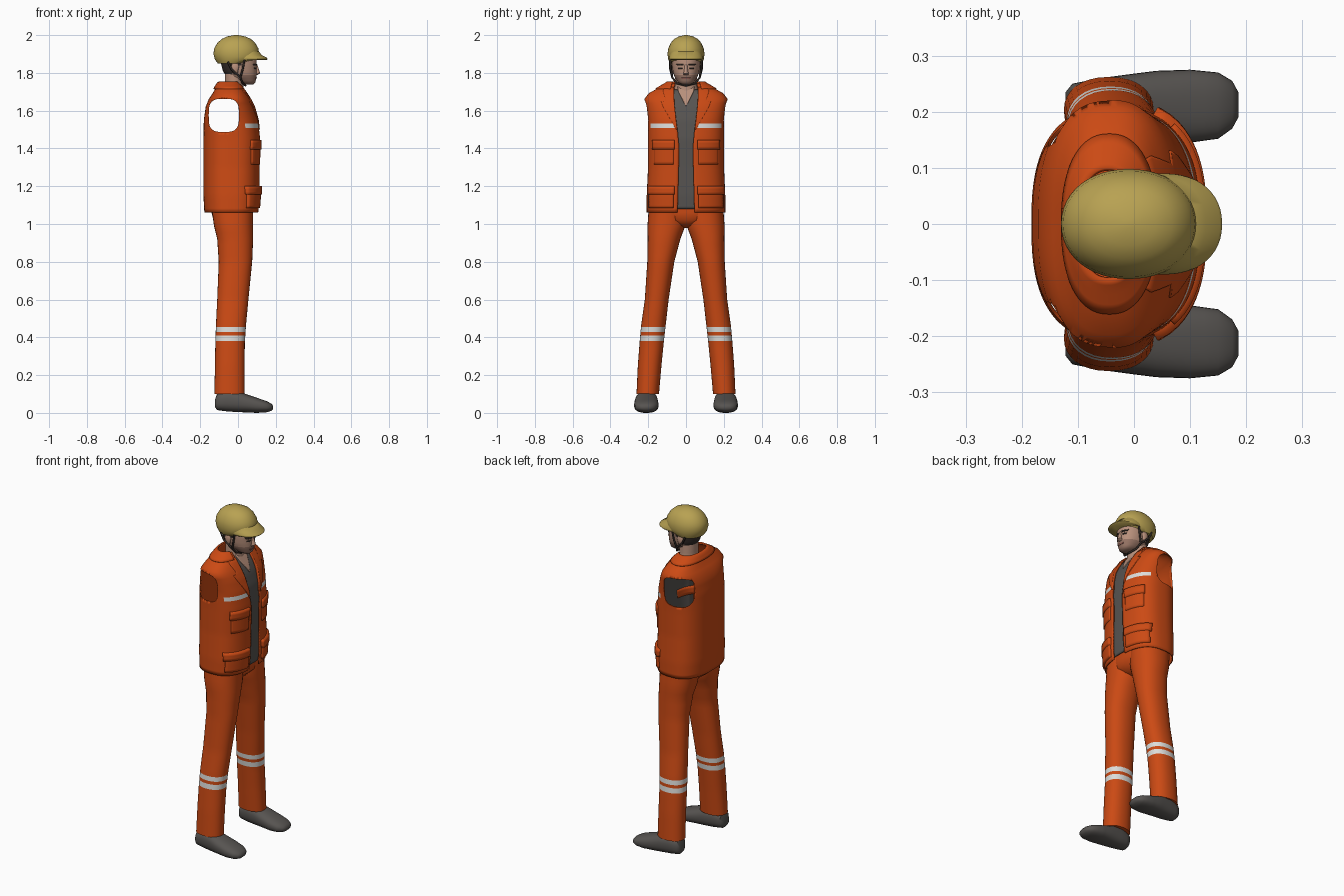
import bpy, bmesh, math
from mathutils import Vector

if "Cube" in bpy.data.objects:
    bpy.data.objects.remove(bpy.data.objects["Cube"])


def material(name, rgb):
    m = bpy.data.materials.new(name)
    m.diffuse_color = (*rgb, 1)
    m.use_nodes = True
    m.node_tree.nodes["Principled BSDF"].inputs["Base Color"].default_value = m.diffuse_color
    return m


ORANGE = material("orange cloth", (0.60, 0.068, 0.007))
WHITE = material("reflective white", (0.72, 0.72, 0.70))
GREY = material("dark grey", (0.095, 0.088, 0.082))
YELLOW = material("helmet yellow", (0.48, 0.36, 0.085))
SKIN = material("skin", (0.48, 0.28, 0.20))
STUBBLE = material("stubble", (0.30, 0.17, 0.125))
DARK = material("dark brown", (0.035, 0.026, 0.022))
LIP = material("lip", (0.28, 0.11, 0.09))


def lerp(keys, p):
    """Row of a key table at position p (first column)."""
    for a, b in zip(keys, keys[1:]):
        if p <= b[0]:
            f = max(0, (p - a[0]) / (b[0] - a[0]))
            return [u + (v - u) * f for u, v in zip(a, b)]
    return list(keys[-1])


def samples(keys, step, extra=()):
    ps = {k[0] for k in keys} | set(extra)
    for a, b in zip(keys, keys[1:]):
        n = max(1, round((b[0] - a[0]) / step))
        ps |= {a[0] + (b[0] - a[0]) * i / n for i in range(n)}
    ps = sorted(ps)
    return [p for i, p in enumerate(ps) if i == 0 or p - ps[i - 1] > 1e-4]


def grid_object(name, rows, mats, closed=False, cap=False, rule=None, thick=0, angle=50):
    """Mesh from rows of points; rule(face centre) picks the material."""
    bm = bmesh.new()
    vs = [[bm.verts.new(p) for p in r] for r in rows]
    n = len(rows[0])
    for a, b in zip(vs, vs[1:]):
        for j in range(n if closed else n - 1):
            k = (j + 1) % n
            bm.faces.new((a[j], a[k], b[k], b[j]))
    if cap:
        bm.faces.new(vs[0][::-1])
        bm.faces.new(vs[-1])
        bmesh.ops.recalc_face_normals(bm, faces=bm.faces)
    if rule:
        for f in bm.faces:
            f.material_index = rule(f.calc_center_median())
    me = bpy.data.meshes.new(name)
    bm.to_mesh(me)
    bm.free()
    for m in mats:
        me.materials.append(m)
    me.shade_smooth()
    me.set_sharp_from_angle(angle=math.radians(angle))
    ob = bpy.data.objects.new(name, me)
    bpy.context.collection.objects.link(ob)
    if thick:
        mod = ob.modifiers.new("thickness", 'SOLIDIFY')
        mod.thickness, mod.offset = thick, 0
    return ob


def power(v, e):
    return math.copysign(abs(v) ** e, v)


def loft(name, keys, mats, axis='z', n=2.0, side=1, seg=32, step=0.03, extra=(),
         gap=None, grow=0, cap=True, rule=None, thick=0):
    """Superellipse rings; keys = (position, a0, a1, b0, b1). gap leaves the front open."""
    rows = []
    for p in samples(keys, step, extra):
        _, a0, a1, b0, b1 = lerp(keys, p)
        ca, ra, cb, rb = (a0 + a1) / 2, (a1 - a0) / 2 + grow, (b0 + b1) / 2, (b1 - b0) / 2 + grow
        t0 = math.asin(min(1, lerp(gap, p)[1] / rb) ** (n / 2)) if gap else 0
        row = []
        for j in range(seg + 1 if gap else seg):
            t = t0 + (2 * math.pi - 2 * t0) * j / seg
            a, b = ca + ra * power(math.cos(t), 2 / n), cb + rb * power(math.sin(t), 2 / n)
            row.append((a, b * side, p) if axis == 'z' else (p, a * side, b))
        rows.append(row)
    return grid_object(name, rows, mats, not gap, cap and not gap, rule, thick)


def patch(name, keys, n, rows, mat, thick, shift=0.0, side=1, step=0.015):
    """Plate lying on the front of a lofted body; rows = (z, y0, y1)."""
    out = []
    for z in samples(rows, step):
        _, y0, y1 = lerp(rows, z)
        if side < 0:
            y0, y1 = -y1, -y0
        _, x0, x1, _, hy = lerp(keys, z)
        line = []
        for j in range(13):
            y = y0 + (y1 - y0) * j / 12
            k = max(0, 1 - min(1, abs(y / hy)) ** n) ** (1 / n)
            line.append(((x0 + x1) / 2 + (x1 - x0) / 2 * k + shift, y, z))
        out.append(line)
    return grid_object(name, out, [mat], thick=thick, angle=40)


# Jacket: open-fronted shell with a see-through armhole on each side
JN = 2.6
BODY = [(1.06, -.175, .105, -.205, .205), (1.15, -.18, .112, -.205, .205),
        (1.30, -.18, .112, -.198, .198), (1.45, -.18, .115, -.198, .198),
        (1.55, -.178, .105, -.20, .20), (1.62, -.168, .085, -.21, .21),
        (1.66, -.152, .065, -.218, .218), (1.69, -.132, .045, -.195, .195),
        (1.715, -.118, .03, -.15, .15), (1.745, -.10, .005, -.098, .098)]
OPENING = [(1.06, .045), (1.4, .036), (1.5, .045), (1.6, .06), (1.7, .065), (1.745, .06)]
jacket = loft("jacket", BODY, [ORANGE, WHITE], n=JN, seg=96, step=0.02, extra=(1.508, 1.532),
              gap=OPENING, thick=0.006,
              rule=lambda c: int(1.508 < c.z < 1.532 and c.x > .035 and abs(c.y) > .06))
hole = [(-.4, -.155, .005, 1.487, 1.663), (.4, -.155, .005, 1.487, 1.663)]
rows = []
for y in (-.4, .4):
    rows.append([(-.075 + .08 * power(math.cos(t), .6), y, 1.575 + .088 * power(math.sin(t), .6))
                 for t in (2 * math.pi * i / 40 for i in range(40))])
cutter = grid_object("armhole_cutter", rows, [ORANGE], closed=True, cap=True)
cutter.hide_render = True
cutter.display_type = 'WIRE'
cut = jacket.modifiers.new("armholes", 'BOOLEAN')
cut.operation, cut.object, cut.solver = 'DIFFERENCE', cutter, 'EXACT'

# Collar, lapels and pockets
loft("collar", [k for k in BODY if k[0] > 1.7] + [(1.752, -.088, -.002, -.088, .088)], [ORANGE],
     n=2.3, seg=64, step=0.01, gap=[(1.7, .085), (1.76, .07)], grow=.009, thick=.008)
for s in (-1, 1):
    tag = "left" if s > 0 else "right"
    patch(tag + "_lapel", BODY, JN,
          [(1.50, .046, .052), (1.62, .06, .12), (1.645, .062, .13), (1.65, .062, .105),
           (1.70, .064, .12), (1.72, .064, .11)], ORANGE, .014, side=s)
    for part, z0, z1, y0, y1, t in (("chest_pocket", 1.315, 1.41, .065, .165, .016),
                                    ("chest_flap", 1.395, 1.445, .06, .17, .026),
                                    ("hip_pocket", 1.085, 1.17, .065, .188, .026),
                                    ("hip_flap", 1.155, 1.20, .06, .192, .036)):
        patch(f"{tag}_{part}", BODY, JN, [(z0, y0, y1), (z1, y0, y1)], ORANGE, t, side=s)

# Shirt front and bare throat
patch("shirt", BODY, JN, [(1.08, -.16, .16), (1.6, -.16, .16), (1.66, -.14, .14), (1.71, -.08, .08)],
      GREY, .005, shift=-.010)
patch("throat", BODY, JN, [(1.625, -.002, .002), (1.70, -.04, .04), (1.725, -.045, .045)],
      SKIN, .006, shift=-.007)

# Trousers and shoes
LEG = [(.10, -.125, .035, .143, .262), (.25, -.122, .035, .130, .255), (.37, -.12, .036, .118, .246),
       (.46, -.117, .042, .108, .238), (.60, -.11, .055, .092, .218), (.80, -.102, .075, .062, .205),
       (.92, -.110, .08, .03, .203), (.99, -.127, .08, .004, .204), (1.12, -.145, .08, -.005, .195)]
SHOE = [(-.122, .185, .235, .03, .07), (-.11, .165, .25, .015, .105), (-.06, .155, .26, .008, .12),
        (0, .15, .268, .004, .115), (.04, .147, .273, .003, .10), (.10, .145, .275, 0, .08),
        (.15, .152, .27, .003, .063), (.175, .17, .255, .01, .05), (.186, .19, .235, .02, .038)]
for s in (-1, 1):
    tag = "left" if s > 0 else "right"
    loft(tag + "_trouser_leg", LEG, [ORANGE, WHITE], n=2.2, side=s, extra=(.38, .41, .428, .455),
         rule=lambda c: int(.38 < c.z < .41 or .428 < c.z < .455))
    loft(tag + "_shoe", SHOE, [GREY], axis='x', n=2.4, side=s, step=.02)
loft("trouser_seat", [(.978, -.05, .01, -.02, .02), (.99, -.085, .045, -.06, .06),
                      (1.02, -.13, .076, -.14, .14), (1.06, -.14, .08, -.185, .185),
                      (1.12, -.15, .08, -.19, .19)], [ORANGE], n=2.3)

# Head: hair and stubble picked by position
HEAD = [(1.738, .035, .08, -.022, .022), (1.75, .0, .092, -.042, .042), (1.78, -.06, .098, -.061, .061),
        (1.81, -.08, .099, -.070, .070), (1.84, -.088, .099, -.074, .074),
        (1.87, -.092, .098, -.075, .075), (1.93, -.08, .085, -.065, .065)]


def head_rule(c):
    if (c.z > 1.795 and c.x < -.03) or (c.z > 1.845 and c.x < .02):
        return 2
    return int(c.z < 1.785 and c.x > .01)


loft("head", HEAD, [SKIN, STUBBLE, DARK], n=2.2, seg=48, step=.01, rule=head_rule)
loft("neck", [(1.68, -.085, .035, -.075, .075), (1.72, -.07, .03, -.06, .06),
              (1.80, -.07, .03, -.056, .056)], [SKIN])
loft("nose", [(1.788, .085, .102, -.012, .012), (1.797, .085, .116, -.015, .015),
              (1.806, .085, .115, -.011, .011), (1.845, .085, .102, -.007, .007)], [SKIN], seg=16)
patch("mouth", HEAD, 2.2, [(1.767, -.02, .02), (1.775, -.022, .022)], LIP, .005, step=.004)
for s in (-1, 1):
    tag = "left" if s > 0 else "right"
    patch(tag + "_eye", HEAD, 2.2, [(1.821, .02, .04), (1.829, .018, .042)], DARK, .003, side=s)
    patch(tag + "_brow", HEAD, 2.2, [(1.838, .012, .045), (1.846, .014, .05)], DARK, .007, side=s)
    loft(tag + "_ear", [(1.79, -.022, -.01, .068, .074), (1.80, -.028, -.002, .066, .080),
                        (1.835, -.036, .006, .066, .086), (1.85, -.03, .0, .066, .080)],
         [SKIN], side=s, seg=16)

# Helmet dome and brim
loft("helmet_dome", [(1.85, -.107, .05, -.082, .082), (1.87, -.122, .10, -.094, .094),
                     (1.90, -.13, .112, -.098, .098), (1.93, -.126, .108, -.094, .094),
                     (1.96, -.108, .09, -.08, .08), (1.98, -.085, .068, -.062, .062),
                     (1.993, -.058, .038, -.038, .038), (2.0, -.02, .0, -.008, .008)],
     [YELLOW], n=2.1, seg=48, step=.015)
loft("helmet_brim", [(1.868, -.05, .152, -.086, .086), (1.873, -.05, .157, -.09, .09),
                     (1.88, -.05, .153, -.09, .09), (1.893, -.05, .128, -.086, .086),
                     (1.915, -.05, .108, -.08, .08)], [YELLOW], n=2.2, seg=48)


# Chin straps
def strap(name, pts):
    cu = bpy.data.curves.new(name, 'CURVE')
    cu.dimensions, cu.bevel_depth, cu.bevel_resolution = '3D', .0055, 2
    sp = cu.splines.new('POLY')
    sp.points.add(len(pts) - 1)
    for p, q in zip(sp.points, pts):
        p.co = (*q, 1)
    cu.materials.append(DARK)
    bpy.context.collection.objects.link(bpy.data.objects.new(name, cu))


for s in (-1, 1):
    tag = "left" if s > 0 else "right"
    strap(tag + "_rear_strap", [(-.055, s * .085, 1.86), (-.035, s * .084, 1.82), (.012, s * .072, 1.775)])
    strap(tag + "_front_strap", [(.035, s * .082, 1.875), (.025, s * .08, 1.82), (.012, s * .072, 1.775),
                                 (.025, s * .05, 1.745), (.04, 0, 1.733)])
